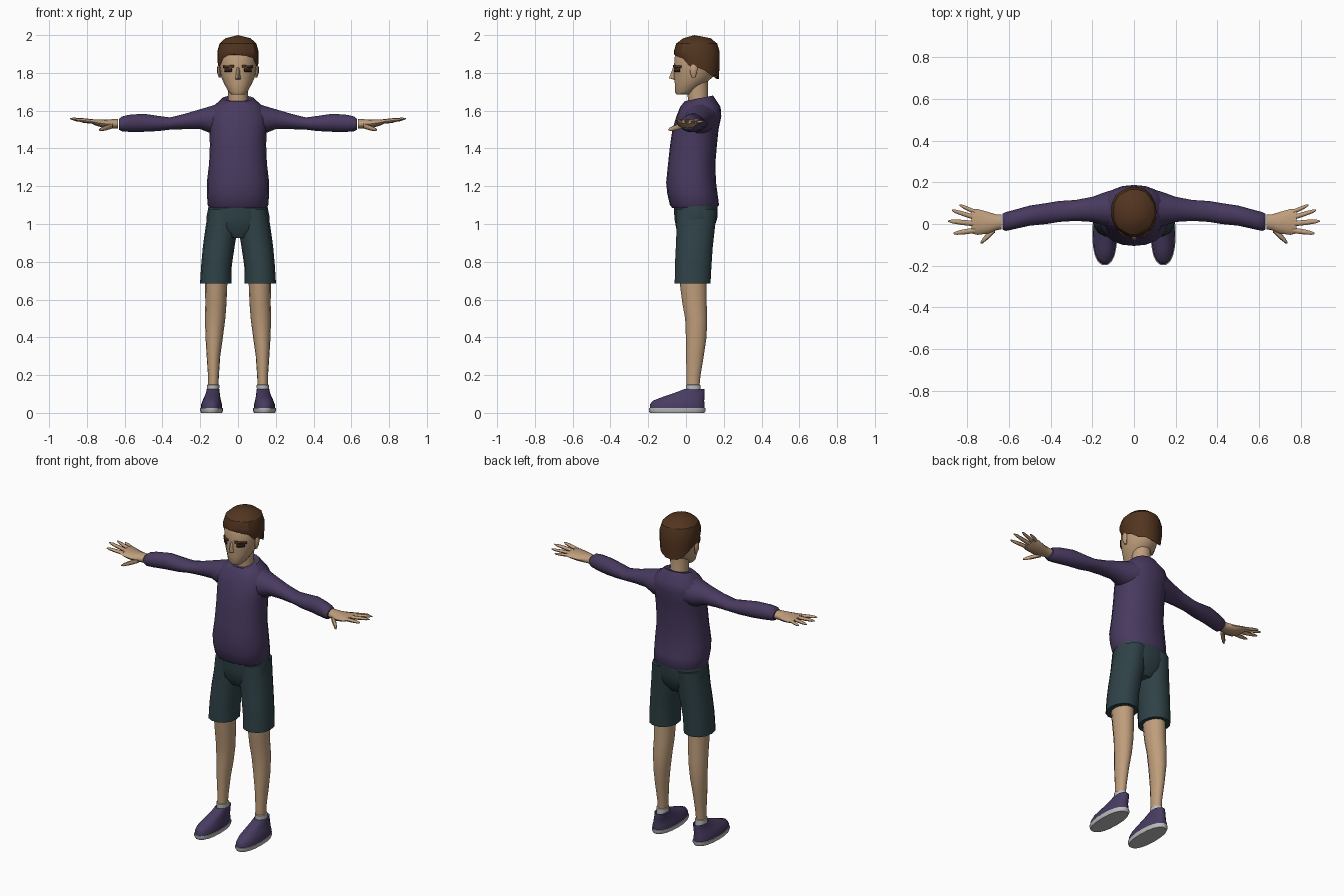
import bpy, bmesh, math, random
from mathutils import Vector

random.seed(4)


def material(name, rgb):
    m = bpy.data.materials.new(name)
    m.diffuse_color = (*rgb, 1)
    return m


SKIN = material("skin", (0.52, 0.34, 0.20))
SHIRT = material("purple cloth", (0.065, 0.042, 0.115))
SHORTS = material("dark teal cloth", (0.028, 0.054, 0.062))
HAIR = material("brown hair", (0.085, 0.035, 0.014))
EYE = material("dark brown eye", (0.03, 0.014, 0.009))
SHOE = material("purple shoe", (0.065, 0.045, 0.12))
WHITE = material("light grey", (0.5, 0.5, 0.5))


def finish(name, bm, mat, angle=50):
    bmesh.ops.recalc_face_normals(bm, faces=bm.faces)
    me = bpy.data.meshes.new(name)
    bm.to_mesh(me)
    bm.free()
    me.materials.append(mat)
    ob = bpy.data.objects.new(name, me)
    bpy.context.collection.objects.link(ob)
    bpy.ops.object.select_all(action='DESELECT')
    ob.select_set(True)
    bpy.context.view_layer.objects.active = ob
    bpy.ops.object.shade_smooth_by_angle(angle=math.radians(angle))
    return ob


def skin_rings(bm, rings):
    n = len(rings[0])
    for lo, hi in zip(rings, rings[1:]):
        for i in range(n):
            j = (i + 1) % n
            bm.faces.new((lo[i], lo[j], hi[j], hi[i]))


def loft(name, sections, mat, axis='z', n=14, power=2.0, side=1, tilt=0):
    """Sections are (cx, cy, cz, radius_a, radius_b), rings square to axis."""
    bm = bmesh.new()
    rings = []
    for k, (cx, cy, cz, a, b) in enumerate(sections):
        ring = []
        for i in range(n):
            t = 2 * math.pi * i / n
            c, s = math.cos(t), math.sin(t)
            u = a * math.copysign(abs(c) ** (2 / power), c)
            v = b * math.copysign(abs(s) ** (2 / power), s)
            if axis == 'z':
                lift = tilt * v if k >= len(sections) - 2 else 0
                p = (cx + u, cy + v, cz + lift)
            else:
                p = (cx, cy + u, cz + v)
            ring.append(bm.verts.new((side * p[0], p[1], p[2])))
        rings.append(ring)
    skin_rings(bm, rings)
    bm.faces.new(rings[0])
    bm.faces.new(rings[-1])
    return finish(name, bm, mat)


def interp(table, x):
    for p, q in zip(table, table[1:]):
        if x <= q[0]:
            f = (x - p[0]) / (q[0] - p[0])
            return [a + (b - a) * f for a, b in zip(p, q)]
    return table[-1]


# Sweater body
torso = [(1.085, .045, .15, .118), (1.10, .045, .16, .13), (1.16, .034, .165, .133),
         (1.22, .027, .165, .132), (1.32, .03, .153, .125), (1.42, .04, .149, .124),
         (1.50, .05, .152, .122), (1.57, .068, .16, .119), (1.62, .076, .135, .107),
         (1.665, .068, .083, .075), (1.66, .066, .058, .058)]
loft("sweater_body", [(0, cy, z, a, b) for z, cy, a, b in torso], SHIRT,
     n=20, power=2.2, tilt=.2)

# Neck and head
loft("neck", [(0, .07, 1.62, .056, .056), (0, .062, 1.68, .052, .055),
              (0, .062, 1.76, .055, .055)], SKIN)
HEAD = [(1.685, -.015, .036, .036), (1.70, -.008, .05, .052), (1.74, .02, .072, .08),
        (1.78, .04, .09, .105), (1.84, .05, .1, .115), (1.90, .055, .1, .115),
        (1.96, .055, .07, .08)]
loft("head", [(0, cy, z, a, b) for z, cy, a, b in HEAD], SKIN, n=18)


def face_plate(name, x0, x1, z0, z1, mat, side, slant=0):
    """Thin strip that follows the curve of the face."""
    bm = bmesh.new()
    cols = []
    for i in range(5):
        x = x0 + (x1 - x0) * i / 4
        col = []
        for z in (z0, z1):
            z += slant * i / 4
            _, cy, a, b = interp(HEAD, z)
            y = cy - b * math.sqrt(1 - (x / a) ** 2) - .004
            col.append(bm.verts.new((side * x, y, z)))
        cols.append(col)
    for p, q in zip(cols, cols[1:]):
        bm.faces.new((p[0], q[0], q[1], p[1]))
    ob = finish(name, bm, mat)
    solid = ob.modifiers.new("thickness", 'SOLIDIFY')
    solid.thickness = .006
    solid.offset = 0


def hull(name, points, mat):
    bm = bmesh.new()
    for p in points:
        bm.verts.new(p)
    bmesh.ops.convex_hull(bm, input=bm.verts)
    finish(name, bm, mat, 20)


hull("nose", [(-.009, -.06, 1.83), (.009, -.06, 1.83), (0, -.07, 1.825), (0, -.09, 1.772),
              (-.017, -.058, 1.766), (.017, -.058, 1.766), (0, -.05, 1.76)], SKIN)

# Hair cap with an uneven rim, low at the nape and high on the forehead
RIM = [(-1, 1.893), (-.75, 1.88), (-.35, 1.835), (0, 1.835), (.45, 1.81), (1, 1.765)]
bm = bmesh.new()
N = 18
rows = [[] for _ in range(6)]
for i in range(N):
    t = 2 * math.pi * i / N
    c, s = math.cos(t), math.sin(t)
    rim = interp(RIM, s)[1] + random.uniform(-.01, .01)
    bump = random.uniform(.96, 1.02)
    steps = [(rim + .008, .86), (rim, .95), ((rim + 1.905) / 2, 1.0 * bump),
             (1.915, 1.0 * bump), (1.955, .9 * bump), (1.983, .6)]
    for row, (z, r) in zip(rows, steps):
        row.append(bm.verts.new((.112 * r * c, .058 + .124 * r * s, z)))
skin_rings(bm, rows)
crown = bm.verts.new((0, .045, 2.0))
for i in range(N):
    bm.faces.new((rows[-1][i], rows[-1][(i + 1) % N], crown))
finish("hair", bm, HAIR, 30)

# Shorts seat
loft("shorts_seat", [(0, .045, .925, .07, .07), (0, .048, .97, .15, .1),
                     (0, .052, 1.03, .168, .115), (0, .052, 1.10, .155, .118)],
     SHORTS, n=18, power=2.2)

for side, label in ((1, "left"), (-1, "right")):
    # Face details and ear
    face_plate(label + "_eyebrow", .022, .078, 1.829, 1.842, HAIR, side, -.004)
    face_plate(label + "_eye", .034, .07, 1.806, 1.824, EYE, side)
    loft(label + "_ear", [(.096, .04, 1.775, .006, .008), (.101, .04, 1.80, .009, .018),
                          (.102, .042, 1.83, .008, .02), (.1, .042, 1.845, .004, .012)],
         SKIN, n=8, side=side)

    # Sleeve
    loft(label + "_sleeve",
         [(.07, .078, 1.565, .095, .088), (.14, .072, 1.552, .08, .075),
          (.2, .07, 1.555, .06, .054), (.28, .065, 1.543, .05, .042),
          (.36, .06, 1.532, .05, .033), (.42, .05, 1.532, .05, .041),
          (.5, .04, 1.536, .048, .049), (.58, .02, 1.533, .046, .046),
          (.615, .012, 1.53, .045, .04), (.63, .011, 1.528, .038, .029)],
         SHIRT, axis='x', side=side)

    # Hand
    loft(label + "_palm",
         [(.634, .01, 1.53, .035, .025), (.66, .008, 1.53, .038, .025),
          (.70, .006, 1.53, .052, .023), (.75, .01, 1.537, .062, .017),
          (.778, .013, 1.543, .058, .01)], SKIN, axis='x', n=12, side=side)
    digits = {"little_finger": ((.76, .057, 1.54), (.835, .09, 1.543), .011),
              "ring_finger": ((.765, .032, 1.543), (.873, .066, 1.552), .012),
              "middle_finger": ((.765, .002, 1.544), (.89, .014, 1.558), .013),
              "index_finger": ((.76, -.03, 1.542), (.865, -.045, 1.553), .013),
              "thumb": ((.665, -.022, 1.52), (.735, -.09, 1.498), .018)}
    for digit, (base, tip, r) in digits.items():
        b, t = Vector(base), Vector(tip)
        loft(label + "_" + digit,
             [(*b.lerp(t, f), r * w, r * w * .8) for f, w in
              ((0, 1), (.5, .95), (.85, .7), (1, .25))], SKIN, axis='x', n=8, side=side)

    # Shorts leg
    loft(label + "_shorts_leg",
         [(.118, .035, .685, .083, .097), (.114, .038, .78, .081, .099),
          (.102, .044, .88, .084, .1), (.09, .05, .96, .085, .103),
          (.08, .055, 1.08, .077, .112)], SHORTS, side=side, power=2.2)

    # Bare leg
    loft(label + "_leg",
         [(.132, .036, .12, .027, .034), (.13, .04, .2, .029, .038),
          (.13, .047, .3, .036, .048), (.126, .054, .4, .046, .056),
          (.121, .054, .5, .054, .06), (.117, .045, .58, .056, .066),
          (.115, .036, .72, .06, .075)], SKIN, side=side)

    # Sock, shoe upper and sole
    loft(label + "_sock", [(.132, .04, .09, .032, .04), (.132, .038, .148, .033, .04),
                           (.132, .037, .15, .027, .034)], WHITE, side=side)
    loft(label + "_shoe",
         [(.14, -.047, .022, .056, .147), (.14, -.046, .045, .055, .147),
          (.139, -.04, .064, .049, .138), (.136, -.012, .085, .042, .112),
          (.133, .022, .108, .036, .078), (.132, .044, .126, .034, .054),
          (.132, .042, .112, .028, .04)], SHOE, n=18, power=2.3, side=side)
    loft(label + "_sole", [(.14, -.047, 0, .056, .146), (.14, -.047, .01, .06, .152),
                           (.14, -.047, .025, .06, .152)], WHITE, n=18, power=2.3, side=side)
